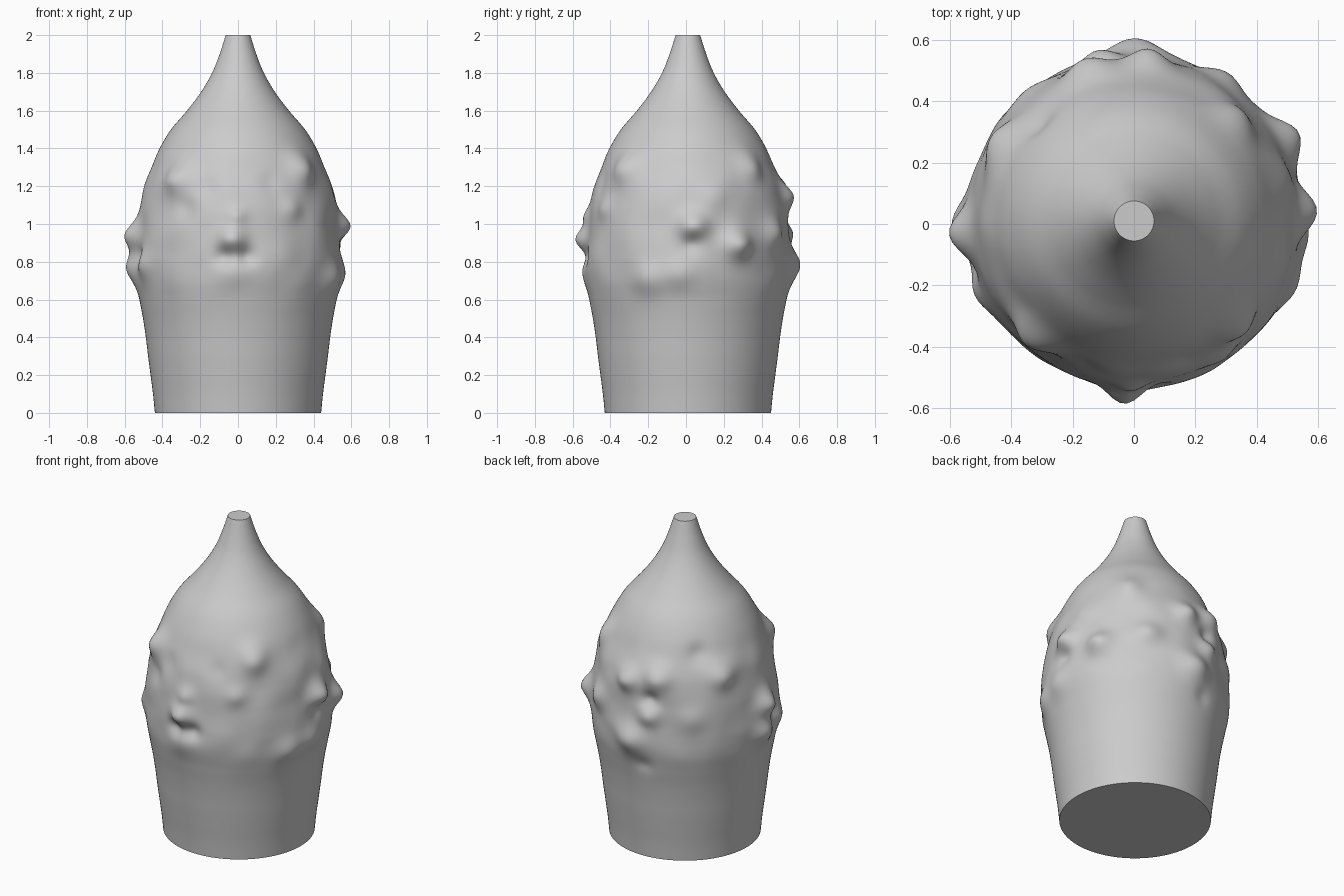
import bpy
import bmesh
from math import sin, cos, exp, radians, pi, tau
from mathutils import Vector, noise

cube = bpy.data.objects.get("Cube")
if cube:
    bpy.data.objects.remove(cube, do_unlink=True)

SEGMENTS = 160
RINGS = 180
HEIGHT = 2.0
CENTRE_Y = 0.01

# Body radius at even steps of a tenth of a unit, from base to tip
PROFILE = [.44, .45, .463, .476, .488, .503, .522, .54, .545, .54, .53,
           .518, .495, .457, .415, .355, .27, .195, .137, .097, .065]

# Modelled lumps and hollows: (angle in degrees, height, relief, spread)
FACE = [
    (267, .92, .06, .065), (269, 1.04, .025, .05),      # nose
    (262, .83, -.03, .05), (275, .83, -.03, .05),       # mouth
    (268, .74, .012, .08),                              # lower lip
    (229, 1.24, .05, .08), (315, 1.30, .05, .08),       # eyes
    (238, 1.08, -.015, .06), (303, 1.08, .02, .06),     # cheeks
    (250, 1.20, -.012, .06), (290, 1.22, -.012, .06),   # eye hollows
]
SIDES = [
    (184, .94, .065, .075), (181, .77, .05, .08),       # right side
    (195, .84, -.02, .05), (205, .78, .025, .07),
    (3, .99, .065, .075), (337, .71, .03, .09),         # left side
    (355, .73, .025, .08), (2, .90, -.02, .05),
    (28, .89, .065, .075), (15, 1.14, .02, .08),
    (45, 1.30, .04, .08),
]
BACK = [
    (107, 1.19, .05, .08), (85, 1.15, .055, .07),       # upper lumps
    (102, 1.05, -.03, .05), (102, .95, .035, .065),
    (90, .78, .05, .09), (98, .63, -.012, .05),
    (58, .95, .035, .08), (150, 1.19, .04, .08),
    (135, 1.32, -.02, .06), (130, .95, .015, .08),
]


def body_radius(z):
    """Smooth interpolation through the profile."""
    last = len(PROFILE) - 1
    t = z / HEIGHT * last
    i = min(int(t), last - 1)
    f = t - i
    a, b = PROFILE[i], PROFILE[i + 1]
    before = PROFILE[i - 1] if i else 2 * a - b
    after = PROFILE[i + 2] if i + 2 <= last else 2 * b - a
    slope_a, slope_b = (b - before) / 2, (after - a) / 2
    rise = f * f * (3 - 2 * f)
    return (a + (b - a) * rise + slope_a * f * (1 - f) ** 2
            - slope_b * f * f * (1 - f))


def relief(angle, z, radius):
    """Height of the modelled surface above the plain body."""
    total = 0.0
    for degrees, height, amount, spread in FACE + SIDES + BACK:
        turn = (angle - radians(degrees) + pi) % tau - pi
        across, up = turn * radius, z - height
        total += amount * exp(-(across * across + up * up) / (spread * spread))
    # Faint hand-worked unevenness around the middle
    mask = exp(-((z - 1) / .35) ** 4)
    point = Vector((cos(angle), sin(angle), z * 2)) * 3
    return total + mask * noise.noise(point) * .01


def make_material(name, colour):
    material = bpy.data.materials.new(name)
    material.use_nodes = True
    material.diffuse_color = colour
    shader = material.node_tree.nodes["Principled BSDF"]
    shader.inputs["Base Color"].default_value = colour
    return material


# Sculpted body, built ring by ring
bm = bmesh.new()
rings = []
for row in range(RINGS + 1):
    z = HEIGHT * row / RINGS
    plain = body_radius(z)
    ring = []
    for step in range(SEGMENTS):
        angle = tau * step / SEGMENTS
        r = plain + relief(angle, z, plain)
        ring.append(bm.verts.new((r * cos(angle), r * sin(angle) + CENTRE_Y, z)))
    rings.append(ring)

for lower, upper in zip(rings, rings[1:]):
    for i in range(SEGMENTS):
        j = (i + 1) % SEGMENTS
        bm.faces.new((lower[i], lower[j], upper[j], upper[i]))

# Flat caps at the base and the tip
bm.faces.new(list(reversed(rings[0])))
bm.faces.new(rings[-1])

mesh = bpy.data.meshes.new("sculpted_body")
bm.to_mesh(mesh)
bm.free()
mesh.materials.append(make_material("plain grey", (.6, .6, .6, 1)))

body = bpy.data.objects.new("sculpted_body", mesh)
bpy.context.collection.objects.link(body)
bpy.ops.object.select_all(action='DESELECT')
body.select_set(True)
bpy.context.view_layer.objects.active = body
bpy.ops.object.shade_smooth_by_angle(angle=radians(50))
